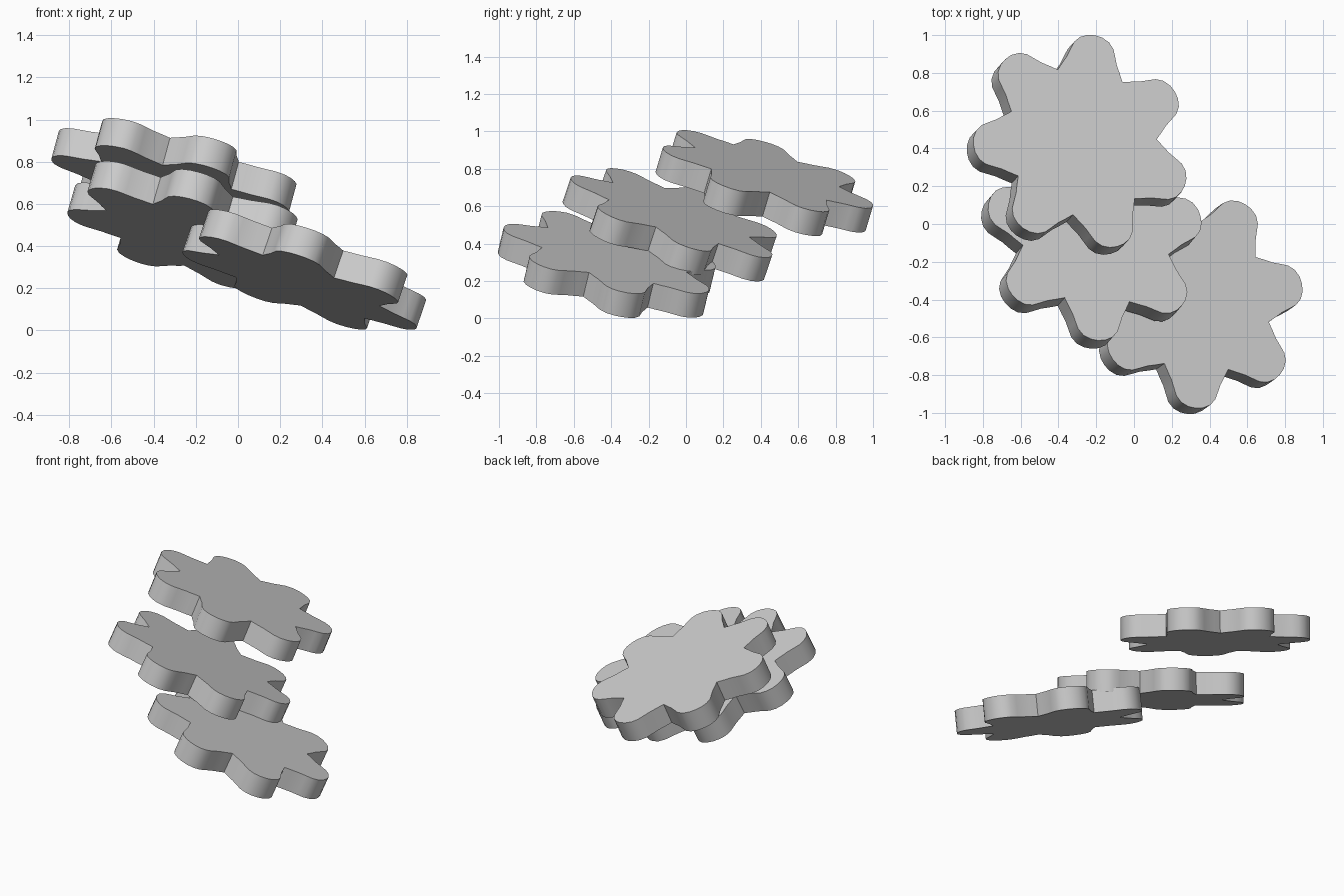
import bpy, bmesh, math
from mathutils import Vector, Matrix

if "Cube" in bpy.data.objects:
    bpy.data.objects.remove(bpy.data.objects["Cube"])

grey = bpy.data.materials.new("plain_grey")
grey.use_nodes = True
colour = (0.6, 0.6, 0.6, 1)
grey.diffuse_color = colour
grey.node_tree.nodes["Principled BSDF"].inputs["Base Color"].default_value = colour

PETALS = 7
THICKNESS = 0.14
# Half a petal, from its tip to the notch: (distance from centre, half width)
HALF = [(0.597, 0), (0.592, 0.04), (0.573, 0.08), (0.54, 0.108),
        (0.5, 0.122), (0.455, 0.137), (0.415, 0.157)]
NOTCH = 0.41


def outline():
    """Closed petal outline, counter-clockwise."""
    petal = [(r, -t) for r, t in reversed(HALF[1:])] + HALF
    step = math.tau / PETALS
    points = []
    for i in range(PETALS):
        turn = Matrix.Rotation(i * step, 3, 'Z')
        points += [turn @ Vector((r, t, 0)) for r, t in petal]
        a = (i + 0.5) * step
        points.append(Vector((NOTCH * math.cos(a), NOTCH * math.sin(a), 0)))
    return points


def flower_plate(name, centre, slope, angle):
    """Plate whose top face is centred on a point and tilted by its x and y slopes."""
    bm = bmesh.new()
    face = bm.faces.new([bm.verts.new(p) for p in outline()])
    solid = bmesh.ops.extrude_face_region(bm, geom=[face])
    low = [v for v in solid["geom"] if isinstance(v, bmesh.types.BMVert)]
    bmesh.ops.translate(bm, vec=(0, 0, -THICKNESS), verts=low)
    bmesh.ops.recalc_face_normals(bm, faces=bm.faces)
    mesh = bpy.data.meshes.new(name)
    bm.to_mesh(mesh)
    bm.free()
    mesh.materials.append(grey)

    plate = bpy.data.objects.new(name, mesh)
    bpy.context.collection.objects.link(plate)
    normal = Vector((-slope[0], -slope[1], 1))
    tilt = Vector((0, 0, 1)).rotation_difference(normal).to_matrix().to_4x4()
    plate.matrix_world = (Matrix.Translation(centre) @ tilt
                          @ Matrix.Rotation(math.radians(angle), 4, 'Z'))

    bpy.ops.object.select_all(action='DESELECT')
    plate.select_set(True)
    bpy.context.view_layer.objects.active = plate
    bpy.ops.object.shade_smooth_by_angle(angle=math.radians(50))


flower_plate("upper_flower", (-0.275, 0.436, 0.785), (-0.27, -0.30), 81)
flower_plate("middle_flower", (-0.205, -0.05, 0.564), (-0.29, -0.34), -91)
flower_plate("lower_flower", (0.335, -0.395, 0.345), (-0.34, -0.24), -93)
